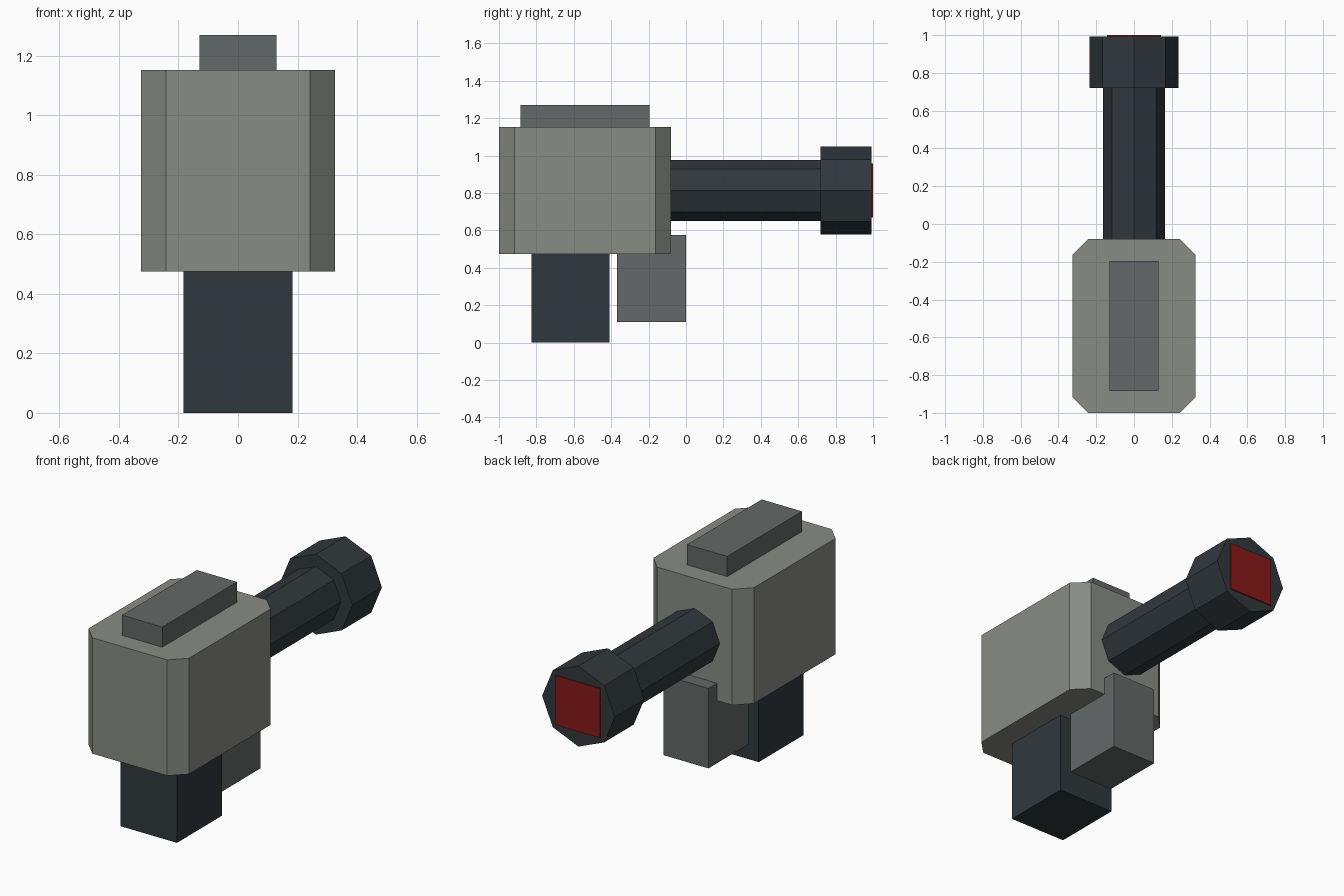
import bpy, bmesh
from math import pi
from mathutils import Matrix, Vector

if "Cube" in bpy.data.objects:
    bpy.data.objects.remove(bpy.data.objects["Cube"])


def paint(obj, name, rgb):
    mat = bpy.data.materials.get(name) or bpy.data.materials.new(name)
    mat.diffuse_color = (*rgb, 1)
    mat.use_nodes = True
    mat.node_tree.nodes["Principled BSDF"].inputs["Base Color"].default_value = mat.diffuse_color
    obj.data.materials.append(mat)


def finish(bm, name, color):
    mesh = bpy.data.meshes.new(name)
    bm.to_mesh(mesh)
    bm.free()
    obj = bpy.data.objects.new(name, mesh)
    bpy.context.collection.objects.link(obj)
    paint(obj, *color)
    return obj


def box(name, half_x, y, z, color, chamfer=0):
    """Box centred on x, with optional chamfer on the upright edges."""
    bm = bmesh.new()
    size = Vector((2 * half_x, y[1] - y[0], z[1] - z[0]))
    mid = Vector((0, sum(y) / 2, sum(z) / 2))
    bmesh.ops.create_cube(bm, size=1, matrix=Matrix.Translation(mid) @ Matrix.Diagonal((*size, 1)))
    if chamfer:
        upright = [e for e in bm.edges if abs(e.verts[0].co.z - e.verts[1].co.z) > 0.01]
        bmesh.ops.bevel(bm, geom=upright, offset=chamfer, segments=1, affect='EDGES')
    return finish(bm, name, color)


def octagon_tube(name, radius, y, z, color):
    """Eight-sided prism along y with corners on the axes."""
    bm = bmesh.new()
    place = Matrix.Translation((0, sum(y) / 2, z)) @ Matrix.Rotation(pi / 2, 4, 'X')
    bmesh.ops.create_cone(bm, cap_ends=True, segments=8, radius1=radius, radius2=radius,
                          depth=y[1] - y[0], matrix=place)
    return finish(bm, name, color)


LIGHT = ("light_grey", (0.25, 0.26, 0.235))
MID = ("mid_grey", (0.13, 0.14, 0.14))
DARK = ("dark_grey", (0.03, 0.04, 0.045))
RED = ("red", (0.25, 0.01, 0.01))

# Housing with raised top plate
box("housing", 0.325, (-1, -0.08), (0.475, 1.152), LIGHT, chamfer=0.083)
box("top_plate", 0.13, (-0.885, -0.195), (1.14, 1.27), MID)

# Grip and block below the barrel
box("grip", 0.183, (-0.825, -0.41), (0, 0.49), DARK)
box("lower_block", 0.145, (-0.37, 0), (0.11, 0.577), MID)

# Barrel, wider end and red lens
octagon_tube("barrel", 0.163, (-0.12, 0.74), 0.813, DARK)
octagon_tube("barrel_end", 0.235, (0.72, 0.993), 0.813, DARK)
box("lens", 0.144, (0.95, 1.0), (0.669, 0.957), RED)
